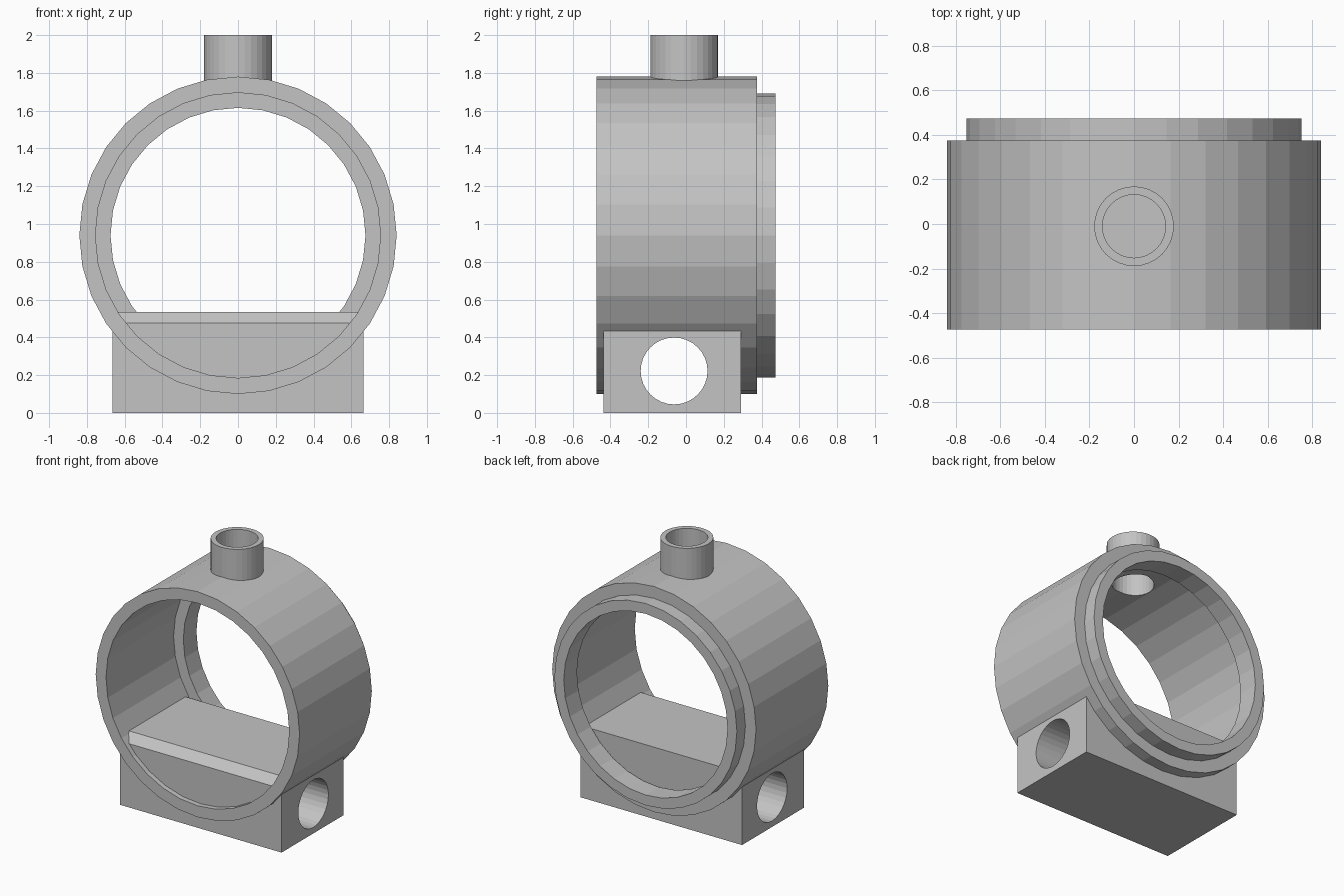
import bpy, bmesh, math
from mathutils import Matrix, Vector

cube = bpy.data.objects.get("Cube")
if cube:
    bpy.data.objects.remove(cube, do_unlink=True)

SIDES = 32
RING_Z = 0.94

grey = bpy.data.materials.new("plain grey")
grey.use_nodes = True
colour = (0.55, 0.55, 0.55, 1)
grey.diffuse_color = colour
grey.node_tree.nodes["Principled BSDF"].inputs["Base Color"].default_value = colour


def make_object(name, bm):
    bmesh.ops.recalc_face_normals(bm, faces=bm.faces)
    mesh = bpy.data.meshes.new(name)
    bm.to_mesh(mesh)
    bm.free()
    mesh.materials.append(grey)
    obj = bpy.data.objects.new(name, mesh)
    bpy.context.collection.objects.link(obj)
    return obj


def turned_ring(name, profile):
    """Turn a closed (radius, y) profile around the y axis."""
    bm = bmesh.new()
    loops = []
    for i in range(SIDES):
        a = math.tau * i / SIDES
        loops.append([bm.verts.new((r * math.cos(a), y, RING_Z + r * math.sin(a)))
                      for r, y in profile])
    n = len(profile)
    for i in range(SIDES):
        here, there = loops[i], loops[(i + 1) % SIDES]
        for j in range(n):
            k = (j + 1) % n
            bm.faces.new((here[j], here[k], there[k], there[j]))
    return make_object(name, bm)


def extruded_block(name, outline, half_width):
    """Extrude a (y, z) outline along x."""
    bm = bmesh.new()
    face = bm.faces.new([bm.verts.new((-half_width, y, z)) for y, z in outline])
    made = bmesh.ops.extrude_face_region(bm, geom=[face])["geom"]
    bmesh.ops.translate(bm, vec=(2 * half_width, 0, 0),
                        verts=[v for v in made if isinstance(v, bmesh.types.BMVert)])
    return make_object(name, bm)


def cylinder(name, radius, length, centre, axis="Z"):
    bm = bmesh.new()
    turn = Matrix.Rotation(math.pi / 2, 4, "Y") if axis == "X" else Matrix()
    bmesh.ops.create_cone(bm, cap_ends=True, segments=SIDES, radius1=radius,
                          radius2=radius, depth=length,
                          matrix=Matrix.Translation(Vector(centre)) @ turn)
    return make_object(name, bm)


# Open ring with a narrower stepped lip at the back
body = turned_ring("ring_body", [
    (0.84, -0.475), (0.84, 0.375), (0.752, 0.375), (0.752, 0.475),
    (0.675, 0.475), (0.675, 0.32), (0.755, 0.32), (0.755, -0.475)])

# Base block, whose chamfered top forms the shelf inside the ring
base = extruded_block("base_block", [
    (-0.437, 0), (0.29, 0), (0.29, 0.535), (-0.375, 0.535), (-0.437, 0.475)], 0.665)

# Pipe stub on top, with its bore, and the cross hole through the base
stub = cylinder("pipe_stub", 0.179, 0.28, (0, -0.01, 1.86))
stub_bore = cylinder("stub_bore", 0.142, 0.6, (0, -0.01, 1.8))
cross_hole = cylinder("cross_hole", 0.177, 2, (0, -0.063, 0.222), "X")

# Join the parts, cut the holes and drop the helpers
helpers = [(base, "UNION"), (stub, "UNION"),
           (stub_bore, "DIFFERENCE"), (cross_hole, "DIFFERENCE")]
for helper, operation in helpers:
    mod = body.modifiers.new(helper.name, "BOOLEAN")
    mod.operation = operation
    mod.solver = "EXACT"
    mod.object = helper

bpy.context.view_layer.update()
evaluated = body.evaluated_get(bpy.context.evaluated_depsgraph_get())
result = bpy.data.meshes.new_from_object(evaluated)
body.modifiers.clear()
body.data = result
for helper, _ in helpers:
    bpy.data.objects.remove(helper, do_unlink=True)
for face in body.data.polygons:
    face.use_smooth = False
